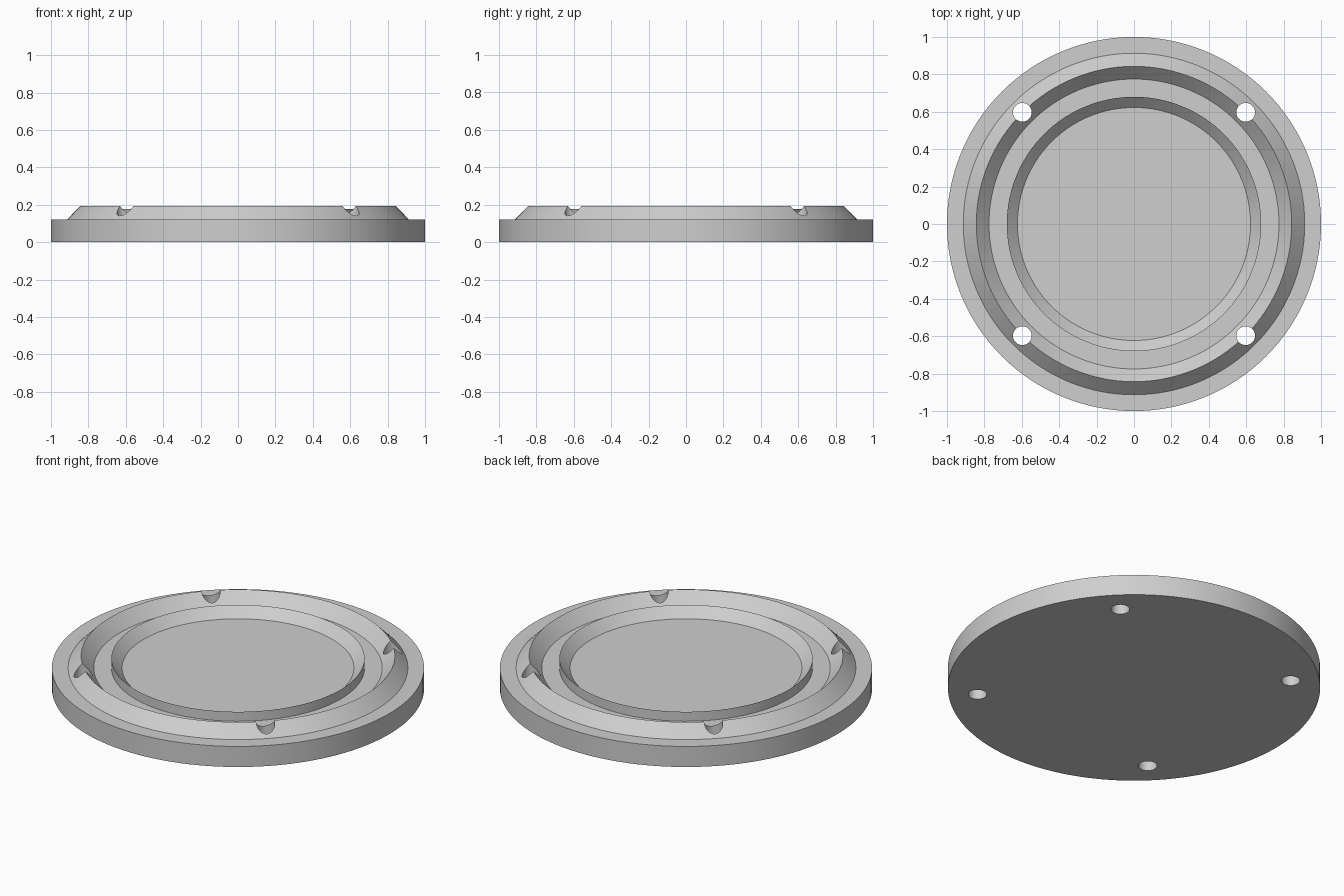
import bpy
import bmesh
from math import tau

SEGMENTS = 128
BASE_Z = 0.122      # top of the flange, groove and floor
HOLE_POS = 0.597
HOLE_RADIUS = 0.05

cube = bpy.data.objects.get("Cube")
if cube:
    bpy.data.objects.remove(cube, do_unlink=True)

# Plain grey finish
grey = bpy.data.materials.new("light_grey")
grey.use_nodes = True
colour = (0.62, 0.62, 0.62, 1)
grey.diffuse_color = colour
grey.node_tree.nodes["Principled BSDF"].inputs["Base Color"].default_value = colour


def revolve(name, profile):
    """Spin a (radius, height) profile around z into a closed solid."""
    bm = bmesh.new()
    verts = [bm.verts.new((r, 0, z)) for r, z in profile]
    edges = [bm.edges.new(pair) for pair in zip(verts, verts[1:])]
    bmesh.ops.spin(bm, geom=verts + edges, cent=(0, 0, 0), axis=(0, 0, 1),
                   angle=tau, steps=SEGMENTS, use_duplicate=False)
    bmesh.ops.remove_doubles(bm, verts=bm.verts, dist=0.0005)
    bmesh.ops.recalc_face_normals(bm, faces=bm.faces)
    mesh = bpy.data.meshes.new(name)
    bm.to_mesh(mesh)
    bm.free()
    mesh.materials.append(grey)
    obj = bpy.data.objects.new(name, mesh)
    bpy.context.collection.objects.link(obj)
    return obj


# Flange, outer ridge, flat groove, inner lip and floor in one profile
cover = revolve("round_cover", [
    (0, 0), (1, 0), (1, BASE_Z),
    (0.913, BASE_Z), (0.843, 0.193), (0.775, BASE_Z),
    (0.68, BASE_Z), (0.68, 0.178), (0.623, BASE_Z),
    (0, BASE_Z),
])

# Four bolt holes through the outer ridge
for x in (-HOLE_POS, HOLE_POS):
    for y in (-HOLE_POS, HOLE_POS):
        bpy.ops.mesh.primitive_cylinder_add(
            vertices=48, radius=HOLE_RADIUS, depth=1, location=(x, y, 0))
        cutter = bpy.context.object
        cutter.name = "hole_cutter"
        cutter.hide_render = True
        cutter.data.materials.append(grey)
        cut = cover.modifiers.new("bolt_hole", 'BOOLEAN')
        cut.operation = 'DIFFERENCE'
        cut.solver = 'EXACT'
        cut.object = cutter
        bpy.context.view_layer.objects.active = cover
        bpy.ops.object.modifier_apply(modifier=cut.name)
        bpy.data.objects.remove(cutter, do_unlink=True)

# Smooth round walls with crisp rims
bpy.ops.object.select_all(action='DESELECT')
cover.select_set(True)
bpy.context.view_layer.objects.active = cover
bpy.ops.object.shade_smooth_by_angle(angle=0.5)
